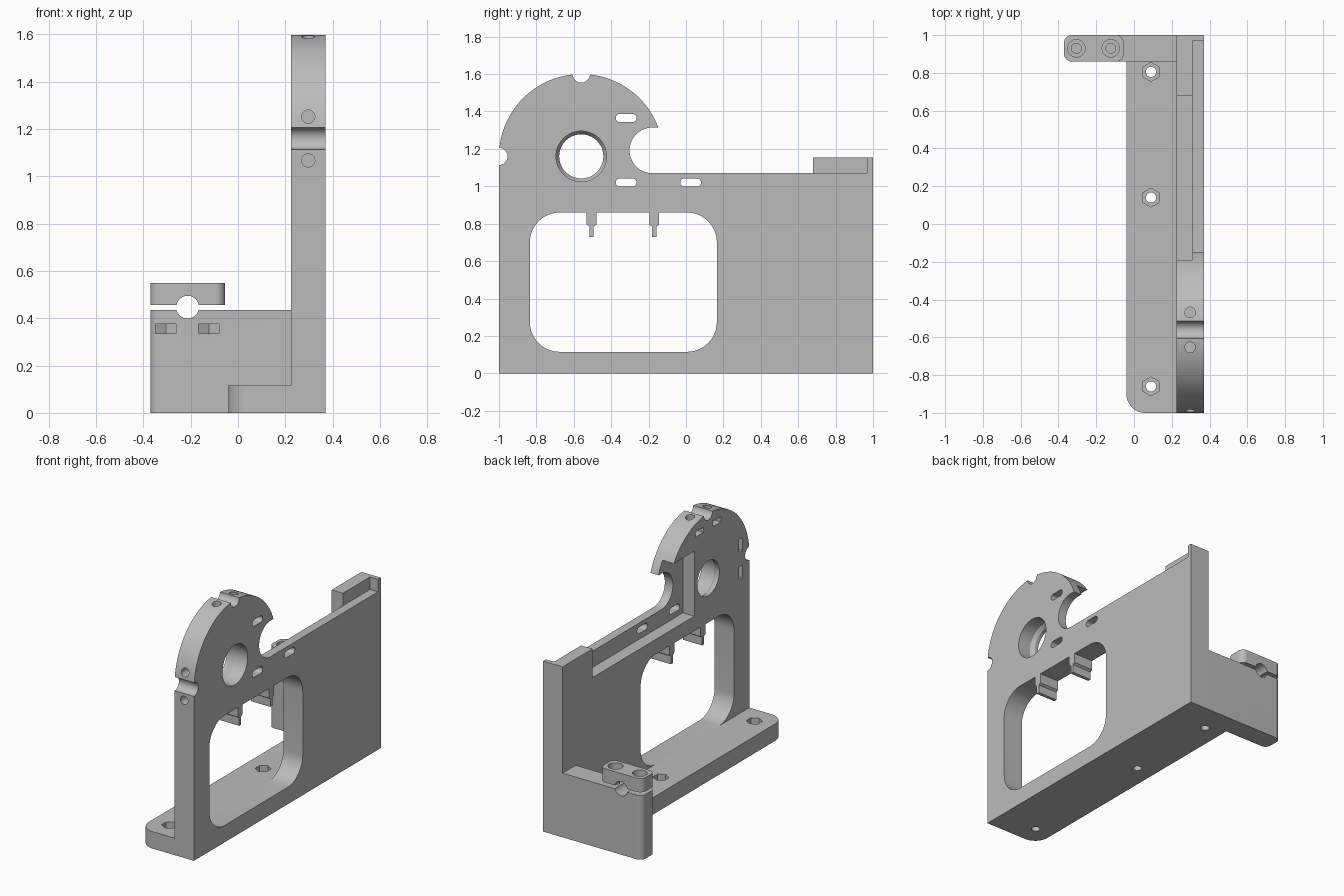
import bpy, bmesh
from math import cos, sin, radians

cube = bpy.data.objects.get("Cube")
if cube:
    bpy.data.objects.remove(cube, do_unlink=True)

grey = bpy.data.materials.new("plain grey")
grey.use_nodes = True
GREY = (0.5, 0.5, 0.5, 1)
grey.diffuse_color = GREY
grey.node_tree.nodes["Principled BSDF"].inputs["Base Color"].default_value = GREY


def arc(u, v, r, start, end, n=16):
    steps = [radians(start + (end - start) * i / n) for i in range(n + 1)]
    return [(u + r * cos(a), v + r * sin(a)) for a in steps]


def circle(u, v, r, n=48, turn=0):
    return arc(u, v, r, turn, turn + 360, n)[:-1]


def rect(u0, u1, v0, v1, radii=0):
    """Rectangle with corner radii: low-low, high-low, high-high, low-high."""
    if not isinstance(radii, tuple):
        radii = (radii,) * 4
    pts = []
    corners = [(u0, v0, 1, 1), (u1, v0, -1, 1), (u1, v1, -1, -1), (u0, v1, 1, -1)]
    for i, ((u, v, su, sv), r) in enumerate(zip(corners, radii)):
        if r:
            pts += arc(u + su * r, v + sv * r, r, 180 + 90 * i, 270 + 90 * i, 12)
        else:
            pts.append((u, v))
    return pts


def loft(name, axis, rings):
    """Solid through rings of (height, points) stacked along an axis."""
    place = {"x": lambda u, v, h: (h, u, v),
             "y": lambda u, v, h: (u, h, v),
             "z": lambda u, v, h: (u, v, h)}[axis]
    bm = bmesh.new()
    loops = [[bm.verts.new(place(u, v, h)) for u, v in pts] for h, pts in rings]
    bm.faces.new(loops[0])
    bm.faces.new(loops[-1])
    for a, b in zip(loops, loops[1:]):
        for i in range(len(a)):
            j = (i + 1) % len(a)
            bm.faces.new((a[i], a[j], b[j], b[i]))
    bmesh.ops.recalc_face_normals(bm, faces=bm.faces)
    mesh = bpy.data.meshes.new(name)
    bm.to_mesh(mesh)
    bm.free()
    mesh.materials.append(grey)
    ob = bpy.data.objects.new(name, mesh)
    bpy.context.collection.objects.link(ob)
    return ob


def prism(name, axis, pts, lo, hi):
    return loft(name, axis, [(lo, pts), (hi, pts)])


def cut(target, axis, pts, lo, hi):
    cut_with(target, prism("cutter", axis, pts, lo, hi))


def cut_with(target, cutter):
    cutter.hide_render = True
    mod = target.modifiers.new("cut", "BOOLEAN")
    mod.operation, mod.solver, mod.object = "DIFFERENCE", "EXACT", cutter
    bpy.context.view_layer.objects.active = target
    bpy.ops.object.modifier_apply(modifier=mod.name)
    bpy.data.objects.remove(cutter, do_unlink=True)


# Upright wall with the round head at the front
IN, MID, OUT = 0.225, 0.31, 0.37
HY, HZ, HR = -0.56, 1.16, 0.44
outline = [(-1, 0), (1, 0), (1, 1.155), (0.68, 1.155), (0.68, 1.07)]
outline += arc(-0.18, 1.192, 0.122, 270, 90, 28)
outline += arc(HY, HZ, HR, 20.5, 180, 64)
wall = prism("upright_wall", "x", outline, IN, OUT)

# Window, rim notches and slots through the wall
cut(wall, "x", rect(-0.835, 0.165, 0.115, 0.86, 0.16), 0, 1)
for y, z in ((HY, HZ + HR), (HY - HR, HZ)):
    cut(wall, "x", circle(y, z, 0.046), 0, 1)
for y, z in ((-0.32, 1.365), (-0.32, 1.02), (0.025, 1.02)):
    cut(wall, "x", rect(y - 0.055, y + 0.055, z - 0.022, z + 0.022, 0.021), 0, 1)

# Recess on the inner side and step on the outer side
cut(wall, "x", rect(-0.41, 0.68, 0.96, 1.40), 0, MID)
cut(wall, "x", rect(0.67, 0.97, 1.07, 1.3), MID, 1)

# Bearing hole with a tapered seat
seat = [(0.2, 0.118), (0.25, 0.118), (0.275, 0.135), (0.4, 0.135)]
cut_with(wall, loft("cutter", "x", [(h, circle(HY, HZ, r, 64)) for h, r in seat]))

# Screw holes in the rim, each with a nut slot from the inner side
for s in (-0.0925, 0.0925):
    cut(wall, "y", circle(0.297, HZ + s, 0.028, 24), -1.1, -0.85)
    cut(wall, "z", circle(0.297, HY + s, 0.028, 24), 1.45, 1.7)
    cut(wall, "x", rect(-0.925, -0.89, HZ + s - 0.043, HZ + s + 0.043), 0, 0.335)
    cut(wall, "x", rect(HY + s - 0.043, HY + s + 0.043, 1.49, 1.525), 0, 0.335)

# Foot with hexagonal nut pockets
foot = prism("foot", "z", rect(-0.04, IN, -1, 0.86, (0.1, 0, 0, 0)), 0, 0.115)
for y in (-0.86, 0.14, 0.805):
    cut(foot, "z", circle(0.09, y, 0.05, 6, 30), 0.06, 0.2)
    cut(foot, "z", circle(0.09, y, 0.027, 24), -0.1, 0.2)

# Rear clamp block and its loose cap
block = prism("clamp_block", "z", rect(-0.37, IN, 0.86, 1, (0.04, 0, 0, 0.04)), 0, 0.435)
cap = prism("clamp_cap", "z", rect(-0.37, -0.055, 0.86, 1, 0.04), 0.457, 0.55)
for part in (block, cap):
    cut(part, "y", circle(-0.213, 0.447, 0.048), 0.5, 1.2)
for x in (-0.305, -0.123):
    cut(cap, "z", circle(x, 0.93, 0.026, 24), 0.4, 0.6)
    cut(cap, "z", circle(x, 0.93, 0.046, 32), 0.505, 0.6)
    cut(block, "z", circle(x, 0.93, 0.026, 24), 0.28, 0.5)
    nut = [(x - 0.043, 0.8), (x + 0.043, 0.8)] + arc(x, 0.93, 0.05, 30, 150, 2)
    cut(block, "z", nut, 0.335, 0.376)

# Stepped hooks hanging from the top of the window
for name, y in (("front_hook", -0.505), ("rear_hook", -0.17)):
    half = [(0.026, 0.865), (0.026, 0.795), (0.011, 0.785), (0.011, 0.73)]
    pts = [(y - u, z) for u, z in half] + [(y + u, z) for u, z in reversed(half)]
    prism(name, "x", pts, IN, OUT)

# Smooth curved faces, keep edges sharp
bpy.ops.object.select_all(action="DESELECT")
for ob in bpy.context.collection.objects:
    if ob.type == "MESH" and grey.name in ob.data.materials:
        ob.select_set(True)
        bpy.context.view_layer.objects.active = ob
bpy.ops.object.shade_smooth_by_angle(angle=radians(25))
